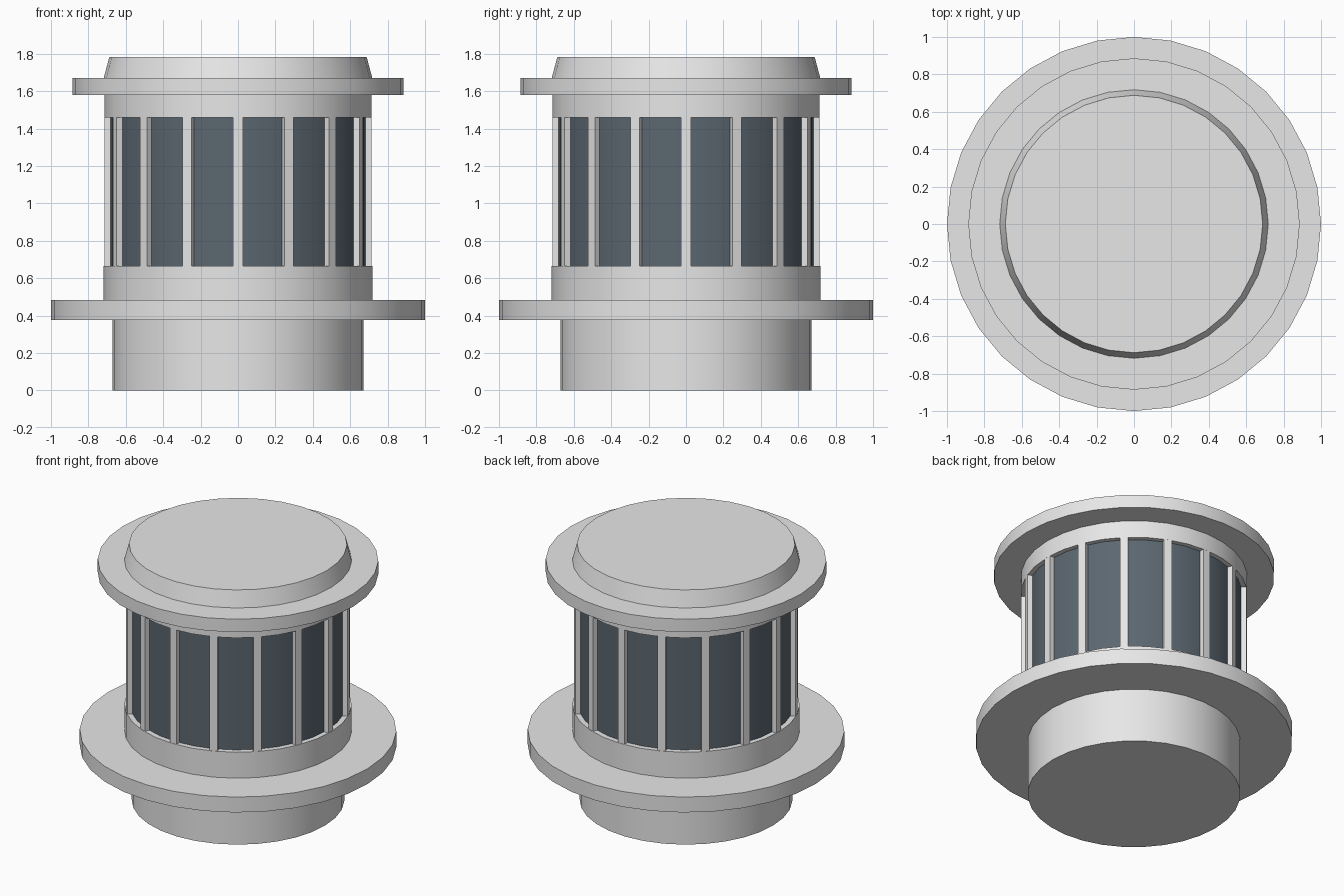
import bpy, math

if "Cube" in bpy.data.objects:
    bpy.data.objects.remove(bpy.data.objects["Cube"])

SIDES = 32


def material(name, rgb):
    m = bpy.data.materials.new(name)
    m.diffuse_color = (*rgb, 1)
    m.use_nodes = True
    m.node_tree.nodes["Principled BSDF"].inputs["Base Color"].default_value = m.diffuse_color
    return m


BODY = material("light_grey", (0.8, 0.8, 0.8))
GLASS = material("dark_blue_grey", (0.105, 0.135, 0.162))


def make(name, verts, faces, mat):
    me = bpy.data.meshes.new(name)
    me.from_pydata(verts, [], faces)
    me.materials.append(mat)
    ob = bpy.data.objects.new(name, me)
    bpy.context.collection.objects.link(ob)
    bpy.ops.object.select_all(action='DESELECT')
    ob.select_set(True)
    bpy.context.view_layer.objects.active = ob
    bpy.ops.object.shade_smooth_by_angle(angle=math.radians(30))
    return ob


def lathe(name, profile, mat, caps=True):
    """Revolve (radius, z) points, listed bottom to top, about z."""
    n = SIDES
    verts = [(r * math.cos(2 * math.pi * i / n), r * math.sin(2 * math.pi * i / n), z)
             for r, z in profile for i in range(n)]
    faces = [(k * n + i, k * n + (i + 1) % n, (k + 1) * n + (i + 1) % n, (k + 1) * n + i)
             for k in range(len(profile) - 1) for i in range(n)]
    if caps:
        faces.append(tuple(reversed(range(n))))
        faces.append(tuple(range((len(profile) - 1) * n, len(profile) * n)))
    return make(name, verts, faces, mat)


# Lower half: plinth, wide flange and drum in one profile
lathe("lower_body", [(0.672, 0), (0.672, 0.377), (1.0, 0.377), (1.0, 0.484),
                     (0.718, 0.484), (0.718, 0.665)], BODY)

# Upper half: drum, narrow flange and tapered cap
lathe("upper_body", [(0.715, 1.46), (0.715, 1.58), (0.886, 1.58), (0.886, 1.67),
                     (0.718, 1.67), (0.688, 1.782)], BODY)

# Recessed glass wall
lathe("window_glass", [(0.683, 0.665), (0.683, 1.46)], GLASS, caps=False)

# Sixteen window bars
BARS, HALF, INNER, OUTER = 16, 0.026, 0.67, 0.714
verts, faces = [], []
for i in range(BARS):
    a = 2 * math.pi * i / BARS
    c, s = math.cos(a), math.sin(a)
    b = len(verts)
    for z in (0.665, 1.46):
        for r, t in ((INNER, -HALF), (OUTER, -HALF), (OUTER, HALF), (INNER, HALF)):
            verts.append((r * c - t * s, r * s + t * c, z))
    faces += [(b + k, b + (k + 1) % 4, b + 4 + (k + 1) % 4, b + 4 + k) for k in range(4)]
make("window_bars", verts, faces, BODY)
